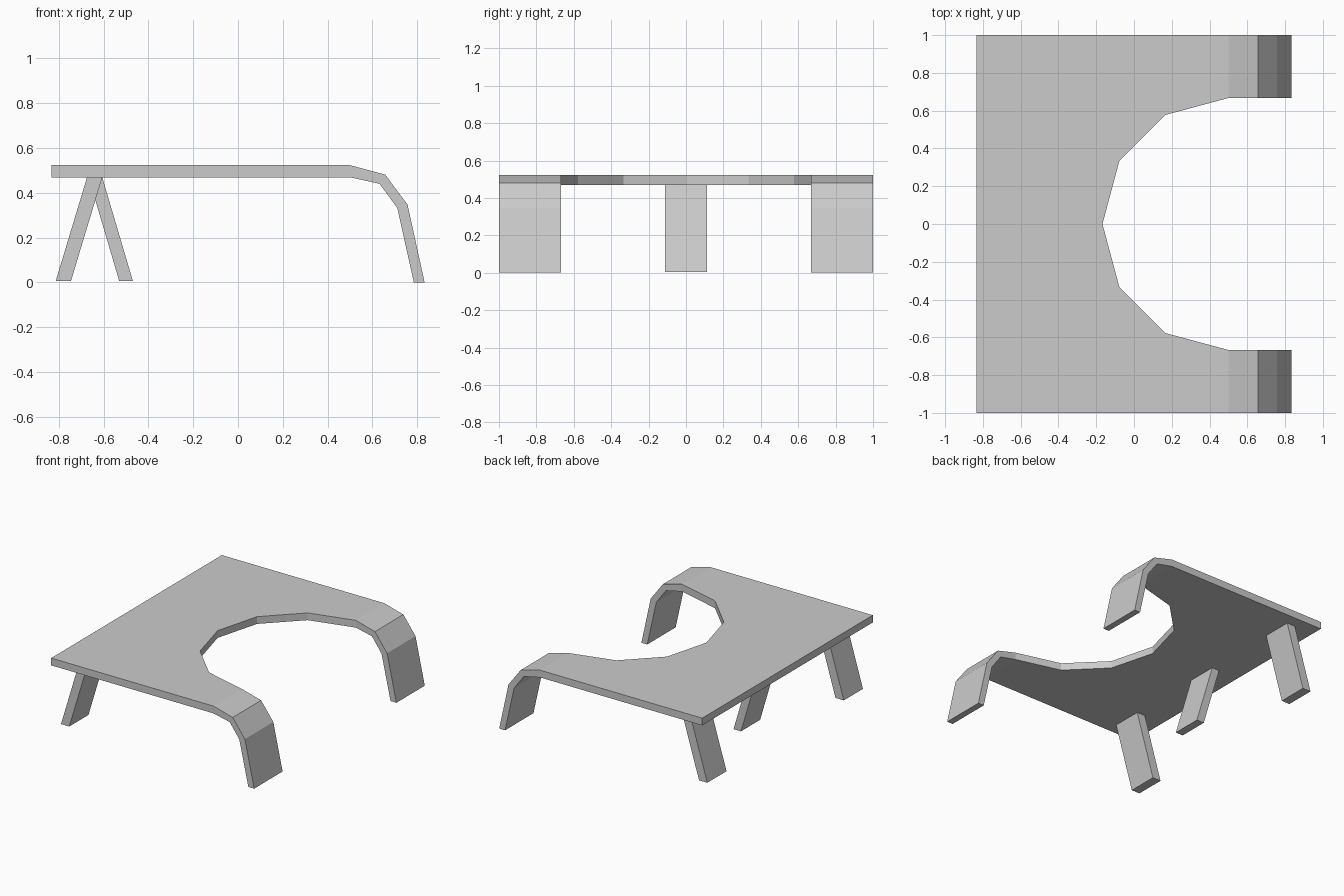
import bpy
import bmesh
from math import cos, sin, radians
from mathutils import Vector

cube = bpy.data.objects.get("Cube")
if cube:
    bpy.data.objects.remove(cube)

TOP, UNDER = 0.523, 0.469      # slab surfaces
BACK, BEND = -0.833, 0.5       # slab ends along x
RADIUS = 0.667                 # cutout radius

grey = bpy.data.materials.new("light grey")
grey.use_nodes = True
color = (0.6, 0.6, 0.6, 1)
grey.diffuse_color = color
grey.node_tree.nodes["Principled BSDF"].inputs["Base Color"].default_value = color


def finish(bm, name):
    bmesh.ops.recalc_face_normals(bm, faces=bm.faces)
    mesh = bpy.data.meshes.new(name)
    bm.to_mesh(mesh)
    bm.free()
    mesh.materials.append(grey)
    obj = bpy.data.objects.new(name, mesh)
    bpy.context.collection.objects.link(obj)
    return obj


def prism(points, offset):
    """Extrude a flat outline along an offset; return the bmesh."""
    bm = bmesh.new()
    face = bm.faces.new([bm.verts.new(p) for p in points])
    new = bmesh.ops.extrude_face_region(bm, geom=[face], use_keep_orig=True)
    verts = [v for v in new["geom"] if isinstance(v, bmesh.types.BMVert)]
    bmesh.ops.translate(bm, verts=verts, vec=offset)
    bmesh.ops.recalc_face_normals(bm, faces=bm.faces)
    return bm


# Tabletop with a faceted half-round cutout
outline = [(BEND, 1, UNDER), (BACK, 1, UNDER), (BACK, -1, UNDER), (BEND, -1, UNDER)]
for angle in range(270, 89, -30):
    a = radians(angle)
    outline.append((BEND + RADIUS * cos(a), RADIUS * sin(a), UNDER))
bm = prism(outline, Vector((0, 0, TOP - UNDER)))

# Curved front legs: the two slab ends are extruded down along the bend
bend = [((0.657, 0.481), (0.632, 0.440)),
        ((0.757, 0.347), (0.711, 0.332)),
        ((0.833, 0.0), (0.785, 0.0))]
bm.normal_update()
ends = [f for f in bm.faces if f.normal.x > 0.99 and f.calc_center_median().x > BEND - 0.01]
for outer, inner in bend:
    ends = bmesh.ops.extrude_discrete_faces(bm, faces=ends)["faces"]
    for face in ends:
        middle = face.calc_center_median().copy()
        # The upper or outer edge is the pair with the larger x + z
        ordered = sorted(face.verts, key=lambda v: v.co.x + v.co.z)
        for vert in ordered[:2]:
            vert.co.x, vert.co.z = inner
        for vert in ordered[2:]:
            vert.co.x, vert.co.z = outer
finish(bm, "tabletop_with_curved_legs")


# Slanted flat legs at the back
def leg(name, y, top, bottom, thick, width=0.225):
    profile = [(top, UNDER), (top + thick, UNDER), (bottom + thick, 0.005), (bottom, 0.005)]
    points = [(x, y - width / 2, z) for x, z in profile]
    finish(prism(points, Vector((0, width, 0))), name)


leg("back_leg_left", 0.8, -0.674, -0.814, 0.068)
leg("back_leg_right", -0.8, -0.674, -0.814, 0.068)
leg("middle_leg", 0, -0.667, -0.53, 0.061)
